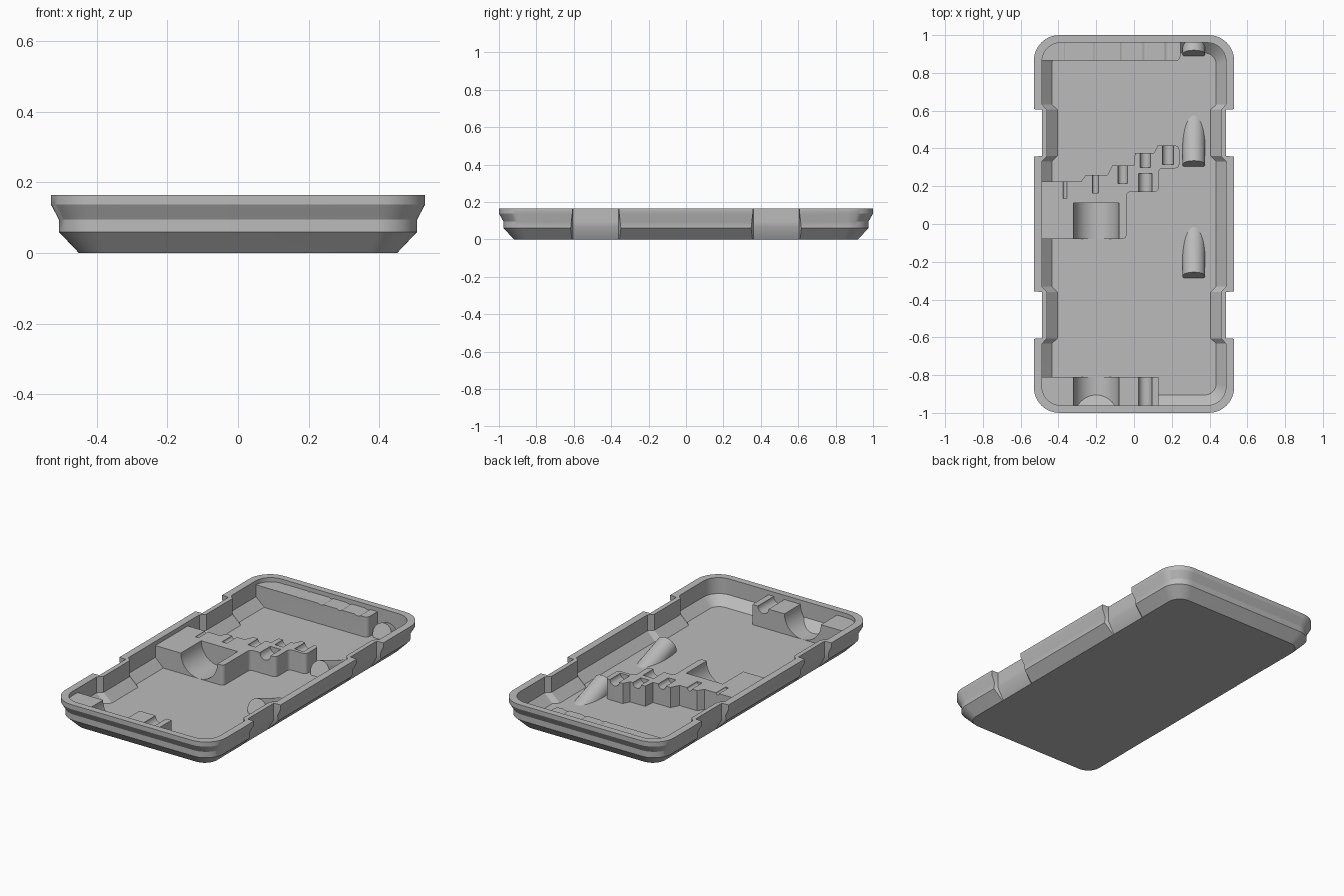
import bpy, bmesh, math
from mathutils import Matrix, Vector

if "Cube" in bpy.data.objects:
    bpy.data.objects.remove(bpy.data.objects["Cube"])

grey = bpy.data.materials.new("plain grey")
grey.diffuse_color = (0.5, 0.5, 0.5, 1)
grey.use_nodes = True
grey.node_tree.nodes["Principled BSDF"].inputs["Base Color"].default_value = grey.diffuse_color


def finish(name, bm):
    bmesh.ops.recalc_face_normals(bm, faces=bm.faces)
    me = bpy.data.meshes.new(name)
    bm.to_mesh(me)
    bm.free()
    me.materials.append(grey)
    ob = bpy.data.objects.new(name, me)
    bpy.context.collection.objects.link(ob)
    return ob


def ring(z, w, l, r, wn, t, zn=None):
    """Rounded rectangle with two side recesses on each long edge."""
    zn = z if zn is None else zn
    q = [(w, 0.36 - t, z), (wn, 0.36, zn), (wn, 0.605, zn), (w, 0.605 + t, z)]
    for i in range(13):
        a = math.pi / 2 * i / 12
        q.append((w - r + r * math.cos(a), l - r + r * math.sin(a), z))
    pts = list(q)
    pts += [(-x, y, h) for x, y, h in reversed(q)]
    pts += [(-x, -y, h) for x, y, h in q]
    pts += [(x, -y, h) for x, y, h in reversed(q)]
    return pts


def loft(name, rings):
    bm = bmesh.new()
    loops = [[bm.verts.new(p) for p in r] for r in rings]
    n = len(loops[0])
    for a, b in zip(loops, loops[1:]):
        for i in range(n):
            j = (i + 1) % n
            bm.faces.new((a[i], a[j], b[j], b[i]))
    bm.faces.new(loops[0])
    bm.faces.new(loops[-1])
    return finish(name, bm)


def prism(name, pts, z0, z1, round_edges=()):
    """Extruded outline; vertical edges at the listed points are rounded."""
    bm = bmesh.new()
    lo = [bm.verts.new((x, y, z0)) for x, y in pts]
    hi = [bm.verts.new((x, y, z1)) for x, y in pts]
    n = len(pts)
    bm.faces.new(lo)
    bm.faces.new(hi)
    for i in range(n):
        j = (i + 1) % n
        bm.faces.new((lo[i], lo[j], hi[j], hi[i]))
    edges = [bm.edges.get((lo[i], hi[i])) for i in round_edges]
    if edges:
        bmesh.ops.bevel(bm, geom=edges, offset=0.022, segments=4,
                        profile=0.5, affect='EDGES')
    return finish(name, bm)


def rod(name, centre, axis, radius, length, segs=48):
    bm = bmesh.new()
    rot = Vector(axis).to_track_quat('Z', 'Y').to_matrix().to_4x4()
    bmesh.ops.create_cone(bm, cap_ends=True, segments=segs, radius1=radius,
                          radius2=radius, depth=length,
                          matrix=Matrix.Translation(centre) @ rot)
    return finish(name, bm)


def boolean(ob, other, op):
    bpy.context.view_layer.objects.active = ob
    m = ob.modifiers.new("cut", 'BOOLEAN')
    m.operation, m.solver, m.object = op, 'EXACT', other
    bpy.ops.object.modifier_apply(modifier=m.name)


TOP = 0.14


def groove(ob, x, y0, y1, r, lift=0.0):
    c = rod("groove_cutter", (x, (y0 + y1) / 2, TOP + lift), (0, 1, 0), r, y1 - y0)
    boolean(ob, c, 'DIFFERENCE')
    bpy.data.objects.remove(c)


# Tray shell: outer wall, rim, inner wall, sloped foot and floor
tray = loft("tray", [
    ring(0.0, 0.45, 0.92, 0.08, 0.449, 0.005),
    ring(0.06, 0.507, 0.975, 0.115, 0.487, 0.012, 0.068),
    ring(0.095, 0.507, 0.975, 0.115, 0.487, 0.008),
    ring(0.138, 0.53, 1.0, 0.135, 0.487, 0.003),
    ring(0.165, 0.53, 1.0, 0.135, 0.487, 0.003),
    ring(0.165, 0.487, 0.96, 0.1, 0.46, 0.028),
    ring(0.07, 0.487, 0.96, 0.1, 0.46, 0.028),
    ring(0.02, 0.435, 0.905, 0.06, 0.406, 0.028),
])

# Helper volume that trims inner parts to lie within the wall thickness
core = loft("trim_volume", [
    ring(0.01, 0.443, 0.913, 0.07, 0.425, 0.02),
    ring(0.066, 0.495, 0.967, 0.107, 0.47, 0.02),
    ring(0.16, 0.495, 0.967, 0.107, 0.47, 0.02),
])
core.hide_render = True

# Stepped centre holder
steps = [(-0.55, -0.08), (-0.04, -0.08), (-0.04, 0.17), (0.13, 0.17),
         (0.13, 0.295), (0.24, 0.295), (0.24, 0.415), (0.125, 0.415),
         (0.105, 0.375), (0.005, 0.375), (0.0, 0.31), (-0.115, 0.31),
         (-0.14, 0.26), (-0.255, 0.26), (-0.28, 0.225), (-0.55, 0.225)]
holder = prism("centre_holder", steps, 0.0, TOP, range(1, 7))
groove(holder, -0.2, -0.2, 0.112, 0.12)
groove(holder, 0.06, 0.1, 0.267, 0.035)
for x, y0, y1, r in [(0.06, 0.3, 0.45, 0.027), (0.18, 0.315, 0.5, 0.03),
                     (-0.06, 0.215, 0.4, 0.025), (-0.205, 0.165, 0.35, 0.016),
                     (-0.365, 0.135, 0.3, 0.01)]:
    groove(holder, x, y0, y1, r)

# Front rest with matching troughs
front = prism("front_rest", [(-0.55, -1.05), (0.13, -1.05), (0.13, -0.81),
                             (-0.55, -0.81)], 0.0, TOP)
groove(front, -0.2, -1.1, -0.7, 0.12)
groove(front, 0.06, -1.1, -0.7, 0.035)

# Rear rest with shallow dents
rear = prism("rear_rest", [(-0.55, 0.865), (0.245, 0.865), (0.245, 1.05),
                           (-0.55, 1.05)], 0.0, TOP, [1])
for x, r in [(-0.365, 0.01), (-0.205, 0.016), (-0.06, 0.025),
             (0.06, 0.027), (0.18, 0.03)]:
    groove(rear, x, 0.8, 1.1, r, r * 0.8)

# Slanted pegs rising out of the floor
tilt = math.radians(20)
d = Vector((0, -math.cos(tilt), math.sin(tilt)))
pegs = []
for i, shift in enumerate((0.0, 0.59, 1.175)):
    tip = Vector((0.317, -0.2755 + shift, 0.0506))
    pegs.append(rod(f"slanted_peg_{i + 1}", tip - d * 0.25, d, 0.06, 0.5))

for ob in [holder, front, rear] + pegs:
    boolean(ob, core, 'INTERSECT')
bpy.data.objects.remove(core)

# Smooth curved walls, keep hard edges
for ob in [tray, holder, front, rear] + pegs:
    bpy.ops.object.select_all(action='DESELECT')
    ob.select_set(True)
    bpy.context.view_layer.objects.active = ob
    bpy.ops.object.shade_smooth_by_angle(angle=math.radians(30))
